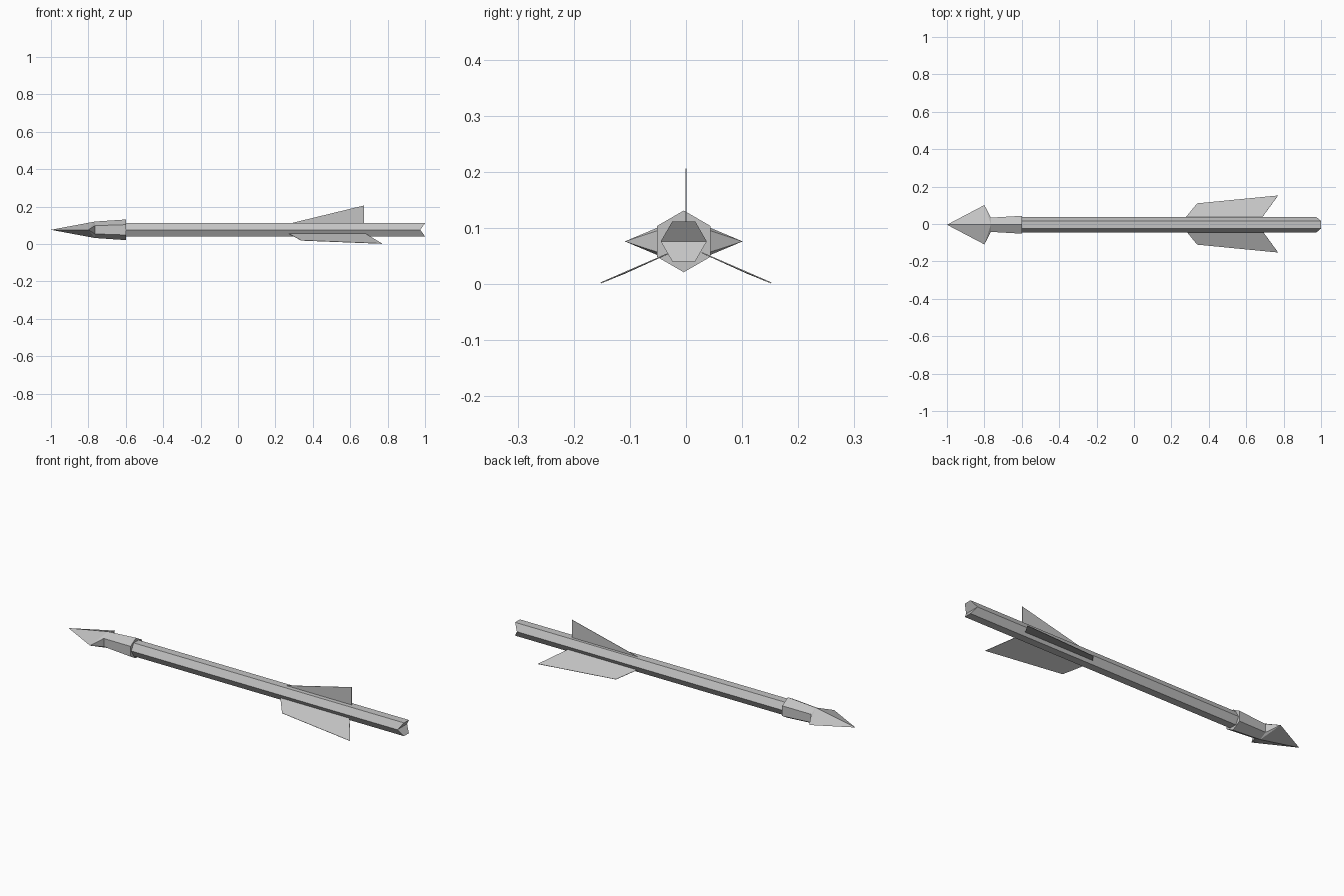
import bpy, bmesh, math
from mathutils import Vector

cube = bpy.data.objects.get("Cube")
if cube:
    bpy.data.objects.remove(cube, do_unlink=True)

grey = bpy.data.materials.new("plain grey")
grey.use_nodes = True
color = (0.55, 0.55, 0.55, 1)
grey.diffuse_color = color
grey.node_tree.nodes["Principled BSDF"].inputs["Base Color"].default_value = color

CY, CZ = -0.004, 0.076   # axis of the arrow


def finish(name, bm, closed=True):
    if closed:
        bmesh.ops.recalc_face_normals(bm, faces=bm.faces)
    mesh = bpy.data.meshes.new(name)
    bm.to_mesh(mesh)
    bm.free()
    mesh.materials.append(grey)
    obj = bpy.data.objects.new(name, mesh)
    bpy.context.collection.objects.link(obj)
    return obj


def hex_ring(bm, x, radius, start):
    """Six vertices around the axis; start is the first angle, from +y."""
    return [bm.verts.new((x, CY + radius * math.cos(start + k * math.pi / 3),
                          CZ + radius * math.sin(start + k * math.pi / 3)))
            for k in range(6)]


def bridge(bm, a, b):
    for k in range(6):
        n = (k + 1) % 6
        bm.faces.new((a[k], a[n], b[n], b[k]))


# Shaft: hexagonal rod with a V notch cut across the tail
bm = bmesh.new()
front = hex_ring(bm, -0.62, 0.041, 0)
tail = hex_ring(bm, 1.0, 0.041, 0)
for k in (0, 3):
    tail[k].co.x = 0.975
bridge(bm, front, tail)
bm.faces.new(front)
bm.faces.new(tail[:4])
bm.faces.new(tail[3:] + tail[:1])
finish("shaft", bm)

# Head: tapering socket, two side barbs and a point
bm = bmesh.new()
neck = hex_ring(bm, -0.765, 0.044, math.pi / 2)   # top, then round by -y
base = hex_ring(bm, -0.6, 0.055, math.pi / 2)
bridge(bm, neck, base)
bm.faces.new(base)
tip = bm.verts.new((-1, CY, CZ))
top, bottom = neck[0], neck[3]
for side, upper, lower in ((-1, neck[1], neck[2]), (1, neck[5], neck[4])):
    barb = bm.verts.new((-0.8, CY + side * 0.105, CZ))
    for tri in ((tip, top, barb), (top, upper, barb), (upper, lower, barb),
                (lower, bottom, barb), (bottom, tip, barb)):
        bm.faces.new(tri)
finish("arrow_head", bm)


# Fins: thin plates
def fin(name, points):
    bm = bmesh.new()
    bm.faces.new([bm.verts.new(p) for p in points])
    obj = finish(name, bm, closed=False)
    plate = obj.modifiers.new("thickness", 'SOLIDIFY')
    plate.thickness = 0.002
    plate.offset = 0


fin("top_fin", [(0.27, 0, 0.108), (0.674, 0, 0.206), (0.674, 0, 0.108)])
for name, s in (("left_fin", 1), ("right_fin", -1)):
    fin(name, [(0.27, s * 0.028, 0.056), (0.338, s * 0.11, 0.019),
               (0.77, s * 0.152, 0.002), (0.68, s * 0.028, 0.056)])
